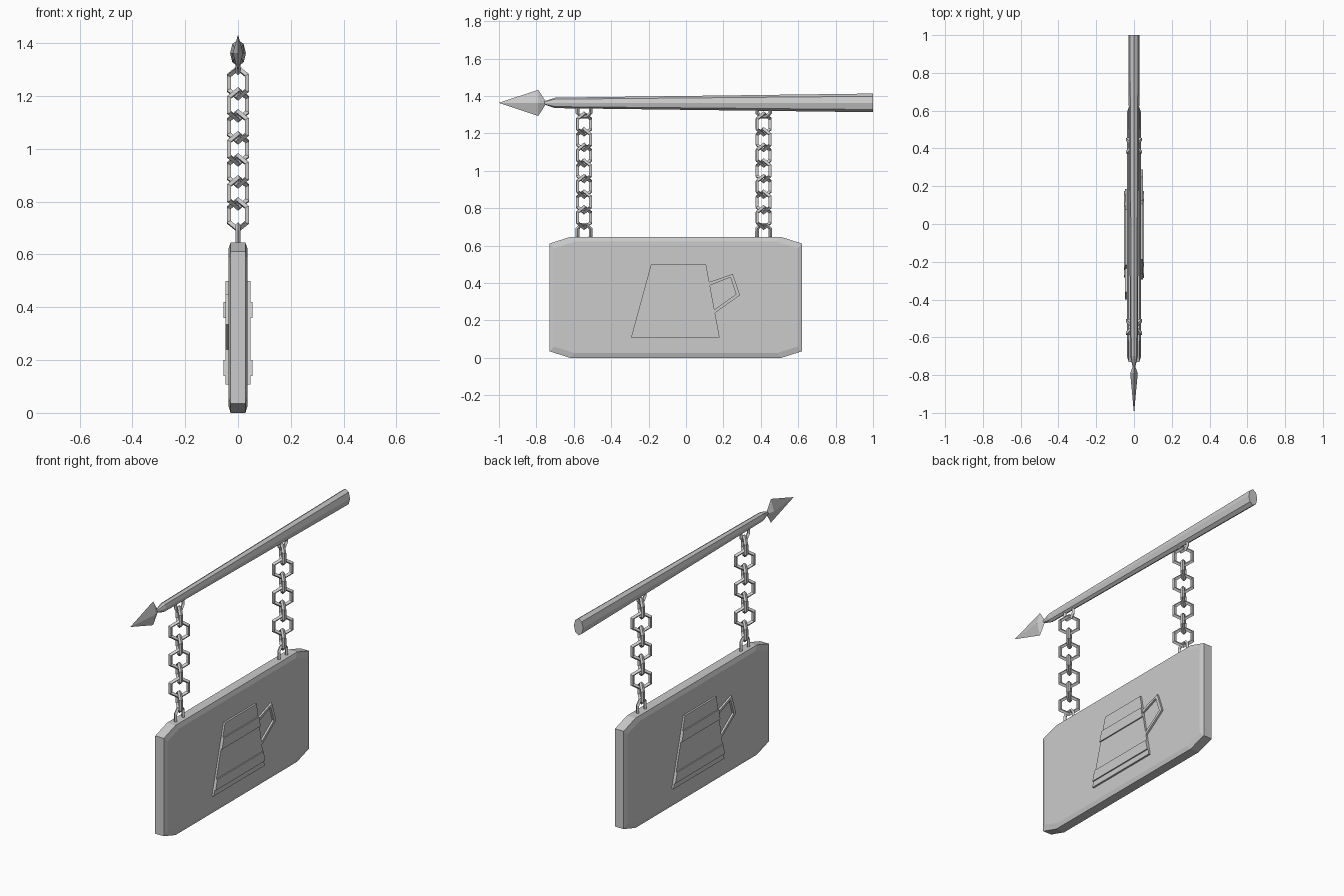
import bpy, bmesh, math
from mathutils import Vector

if "Cube" in bpy.data.objects:
    bpy.data.objects.remove(bpy.data.objects["Cube"])

grey = bpy.data.materials.new("plain grey")
grey.diffuse_color = (0.6, 0.6, 0.6, 1)
grey.use_nodes = True
grey.node_tree.nodes["Principled BSDF"].inputs["Base Color"].default_value = grey.diffuse_color


def loft(name, rings):
    """Join equal-sized rings of points into a closed flat-shaded solid."""
    bm = bmesh.new()
    rows = [[bm.verts.new(p) for p in r] for r in rings]
    n = len(rows[0])
    for a, b in zip(rows, rows[1:]):
        for i in range(n):
            j = (i + 1) % n
            bm.faces.new((a[i], a[j], b[j], b[i]))
    bm.faces.new(rows[0])
    bm.faces.new(rows[-1][::-1])
    bmesh.ops.recalc_face_normals(bm, faces=bm.faces)
    me = bpy.data.meshes.new(name)
    bm.to_mesh(me)
    bm.free()
    me.materials.append(grey)
    ob = bpy.data.objects.new(name, me)
    bpy.context.collection.objects.link(ob)
    return ob


def outline(pts, x):
    return [(x, y, z) for y, z in pts]


# Board: octagonal panel with a small bevel around both faces
CY, CZ = -0.055, 0.323


def board_outline(x, inset):
    a, b = 0.675 - inset, 0.323 - inset
    c, d = 0.565 - inset, 0.288 - inset
    pts = [(-a, -d), (-c, -b), (c, -b), (a, -d), (a, d), (c, b), (-c, b), (-a, d)]
    return outline([(CY + y, CZ + z) for y, z in pts], x)


loft("sign_board", [board_outline(-0.036, 0.025), board_outline(-0.028, 0),
                    board_outline(0.028, 0), board_outline(0.036, 0.025)])


# Mug relief, turned half round for the second side
def slab(name, pts, depth, turned):
    if turned:
        pts = [(2 * CY - y, z) for y, z in pts]
    s = -1 if turned else 1
    loft(name, [outline(pts, s * 0.03), outline(pts, s * depth)])


def mug_slice(z0, z1):
    left = lambda z: -0.294 + (z - 0.108) / 0.392 * 0.107
    right = lambda z: 0.18 - (z - 0.108) / 0.392 * 0.073
    return [(left(z0), z0), (right(z0), z0), (right(z1), z1), (left(z1), z1)]


handle = [(0.123, 0.405), (0.25, 0.448), (0.289, 0.335), (0.155, 0.24),
          (0.152, 0.258), (0.267, 0.34), (0.237, 0.43), (0.128, 0.387)]
for turned, side in ((False, "right"), (True, "left")):
    slab("mug_body_" + side, mug_slice(0.108, 0.5), 0.047, turned)
    slab("mug_upper_band_" + side, mug_slice(0.36, 0.42), 0.054, turned)
    slab("mug_lower_band_" + side, mug_slice(0.14, 0.2), 0.054, turned)
    slab("mug_handle_" + side, handle, 0.047, turned)


# Pole: tapering, taller than wide, running into a narrow neck
def ring(y, rx, rz, n):
    return [(rx * math.sin(math.tau * i / n), y, 1.363 + rz * math.cos(math.tau * i / n))
            for i in range(n)]


loft("pole", [ring(1.0, 0.03, 0.05, 8), ring(-0.7, 0.02, 0.028, 8),
              ring(-0.76, 0.006, 0.008, 8)])

# Arrowhead: flattened diamond section
loft("arrowhead", [ring(-0.75, 0.005, 0.008, 4), ring(-0.79, 0.02, 0.07, 4),
                   ring(-1.0, 0.0005, 0.0005, 4)])


# Loops that hold the chain on the pole and the board
def wire(name, pts, r):
    """Sweep a four-sided section along a path in the y-z plane."""
    rings = []
    for i, p in enumerate(pts):
        a = Vector(pts[max(i - 1, 0)])
        b = Vector(pts[min(i + 1, len(pts) - 1)])
        t = (b - a).normalized()
        side = Vector((0, -t.z, t.y))
        rings.append([Vector(p) + side * r, Vector(p) + Vector((r, 0, 0)),
                      Vector(p) - side * r, Vector(p) - Vector((r, 0, 0))])
    loft(name, rings)


staple = [(-0.035, -0.07), (-0.035, -0.022), (-0.016, 0), (0.016, 0),
          (0.035, -0.022), (0.035, -0.07)]

for y, side in ((-0.545, "outer"), (0.415, "inner")):
    wire(side + "_board_loop", [(0, y + a, 0.712 + b) for a, b in staple], 0.01)
    wire(side + "_pole_loop", [(0, y + a, 1.288 - b) for a, b in staple], 0.01)
    # Chain: seven hexagonal links, alternating at 45 degrees
    for k in range(7):
        bpy.ops.mesh.primitive_torus_add(
            major_segments=6, minor_segments=4, major_radius=0.056, minor_radius=0.0115,
            location=(0, y, 1.25 - k * 0.5 / 6),
            rotation=(0, -math.pi / 2, math.radians(45 if k % 2 == 0 else -45)))
        link = bpy.context.object
        link.name = f"{side}_chain_link_{k + 1}"
        link.data.materials.append(grey)
